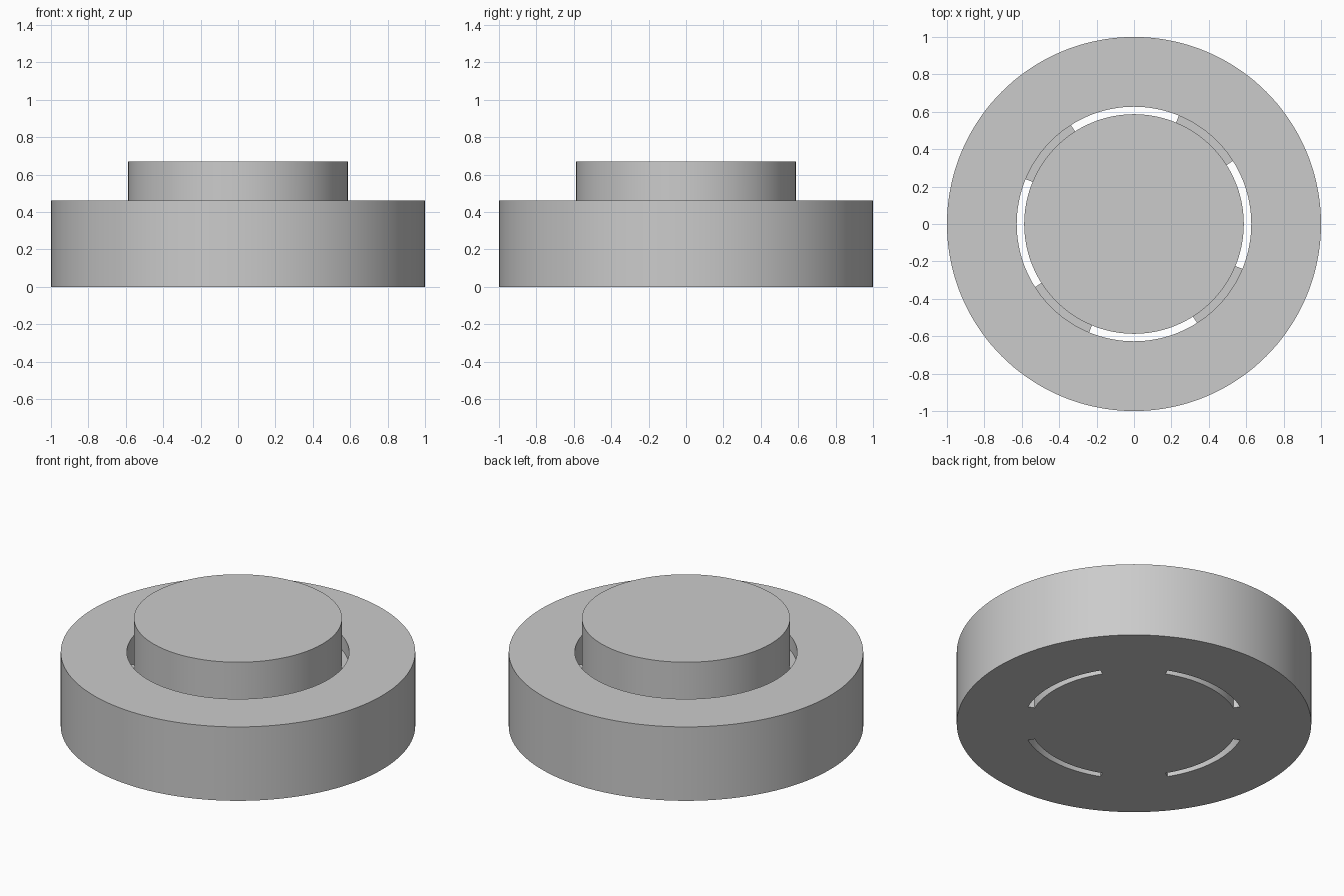
import bpy, bmesh, math

if "Cube" in bpy.data.objects:
    bpy.data.objects.remove(bpy.data.objects["Cube"])

N = 144                      # segments around
R_HUB, R_GAP, R_OUT = 0.587, 0.627, 1.0
Z_BRIDGE, Z_RIM, Z_HUB = 0.37, 0.46, 0.67

bm = bmesh.new()


def ring(r, z):
    return [bm.verts.new((r * math.cos(2 * math.pi * i / N),
                          r * math.sin(2 * math.pi * i / N), z)) for i in range(N)]


def is_bridge(i):
    # four bridges, 32.5 to 67.5 degrees in every quadrant
    return 13 <= i % (N // 4) < 27


def strip(a, b, keep=lambda i: True):
    for i in range(N):
        if keep(i):
            j = (i + 1) % N
            bm.faces.new((a[i], a[j], b[j], b[i]))


# Rings of the cross-section
hub0, hub1, hub2 = (ring(R_HUB, z) for z in (0, Z_BRIDGE, Z_HUB))
gap0, gap1, gap2 = (ring(R_GAP, z) for z in (0, Z_BRIDGE, Z_RIM))
out0, out2 = ring(R_OUT, 0), ring(R_OUT, Z_RIM)

# Central hub
bm.faces.new(hub2)
bm.faces.new(hub0[::-1])
strip(hub1, hub2)

# Outer rim
strip(gap0, out0)
strip(out0, out2)
strip(out2, gap2)
strip(gap2, gap1)

# Open slots: walls run down to the base
strip(hub0, hub1, lambda i: not is_bridge(i))
strip(gap1, gap0, lambda i: not is_bridge(i))

# Bridges: top, bottom and end faces
strip(gap1, hub1, is_bridge)
strip(hub0, gap0, is_bridge)
for i in range(N):
    if is_bridge(i) != is_bridge(i - 1):
        bm.faces.new((hub0[i], gap0[i], gap1[i], hub1[i]))

bmesh.ops.recalc_face_normals(bm, faces=bm.faces)
mesh = bpy.data.meshes.new("slotted_hub")
bm.to_mesh(mesh)
bm.free()
obj = bpy.data.objects.new("slotted_hub", mesh)
bpy.context.collection.objects.link(obj)
bpy.context.view_layer.objects.active = obj
obj.select_set(True)
bpy.ops.object.shade_smooth_by_angle(angle=math.radians(30))
